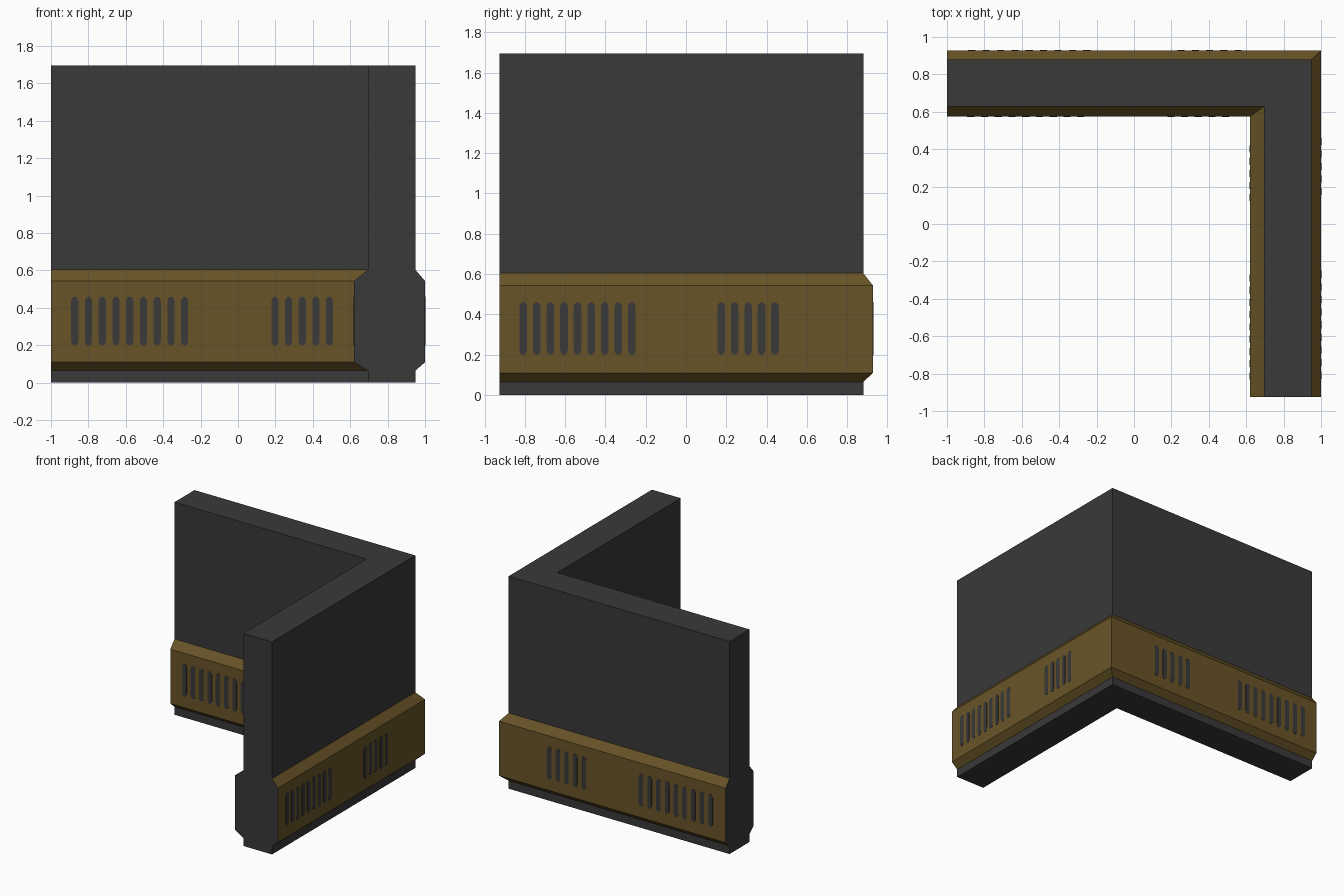
import bpy, bmesh, math
from mathutils import Vector

if "Cube" in bpy.data.objects:
    bpy.data.objects.remove(bpy.data.objects["Cube"])


def material(name, rgb):
    m = bpy.data.materials.new(name)
    m.diffuse_color = (*rgb, 1.0)
    m.use_nodes = True
    m.node_tree.nodes["Principled BSDF"].inputs["Base Color"].default_value = m.diffuse_color
    return m


GREY = material("dark_grey", (0.041, 0.041, 0.041))
GOLD = material("old_gold", (0.138, 0.088, 0.020))


def finish(bm, name, mats):
    bmesh.ops.recalc_face_normals(bm, faces=bm.faces)
    me = bpy.data.meshes.new(name)
    bm.to_mesh(me)
    bm.free()
    for m in mats:
        me.materials.append(m)
    ob = bpy.data.objects.new(name, me)
    bpy.context.collection.objects.link(ob)
    return ob


# Plan limits of the L: wall core and the wider band
X0, Y0 = -1.0, -0.925
CORE = dict(xo=0.948, yo=0.88, xi=0.695, yi=0.628)
BAND = dict(xo=1.0, yo=0.928, xi=0.62, yi=0.575)


def outline(xo, yo, xi, yi):
    return [(X0, yo), (xo, yo), (xo, Y0), (xi, Y0), (xi, yi), (X0, yi)]


# Corner wall: L outlines stacked by height, the band swells out near the foot
levels = [(0.0, CORE), (0.064, CORE), (0.109, BAND),
          (0.543, BAND), (0.604, CORE), (1.695, CORE)]
bm = bmesh.new()
rings = [[bm.verts.new((x, y, z)) for x, y in outline(**p)] for z, p in levels]
for k in range(len(rings) - 1):
    lo, hi = rings[k], rings[k + 1]
    for i in range(6):
        j = (i + 1) % 6
        f = bm.faces.new((lo[i], lo[j], hi[j], hi[i]))
        # band is gold except on the two cut ends
        f.material_index = 1 if 1 <= k <= 3 and i not in (2, 5) else 0
bm.faces.new(rings[0])
bm.faces.new(rings[-1])
finish(bm, "corner_wall", [GREY, GOLD])


# Slots: thin rounded plates lying on the four band faces
def slot_outline(w=0.038, z0=0.198, z1=0.46, n=6):
    r = w / 2
    e = r * 1.3
    top = [(r * math.cos(math.pi * i / n), z1 - e + e * math.sin(math.pi * i / n))
           for i in range(n + 1)]
    bottom = [(-u, z0 + z1 - z) for u, z in top]
    return top + bottom


def slots(name, start, along, normal, scale):
    """Two groups of slots measured from the free end of a band face."""
    first = [0.127 + 0.0735 * i for i in range(9)]
    second = [1.198 + 0.0727 * i for i in range(5)]
    start, along, normal = Vector(start), Vector(along), Vector(normal)
    bm = bmesh.new()
    for d in first + second:
        pts = [start + along * (d * scale + u) + Vector((0, 0, z))
               for u, z in slot_outline()]
        outer = [bm.verts.new(p + normal * 0.002) for p in pts]
        inner = [bm.verts.new(p - normal * 0.002) for p in pts]
        bm.faces.new(outer)
        bm.faces.new(inner[::-1])
        for i in range(len(pts)):
            j = (i + 1) % len(pts)
            bm.faces.new((outer[i], inner[i], inner[j], outer[j]))
    finish(bm, name, [GREY])


slots("front_slots", (X0, BAND["yi"], 0), (1, 0, 0), (0, -1, 0), 1.0)
slots("back_slots", (X0, BAND["yo"], 0), (1, 0, 0), (0, 1, 0), 1.045)
slots("right_slots", (BAND["xo"], Y0, 0), (0, 1, 0), (1, 0, 0), 0.918)
slots("inner_left_slots", (BAND["xi"], Y0, 0), (0, 1, 0), (-1, 0, 0), 0.89)
